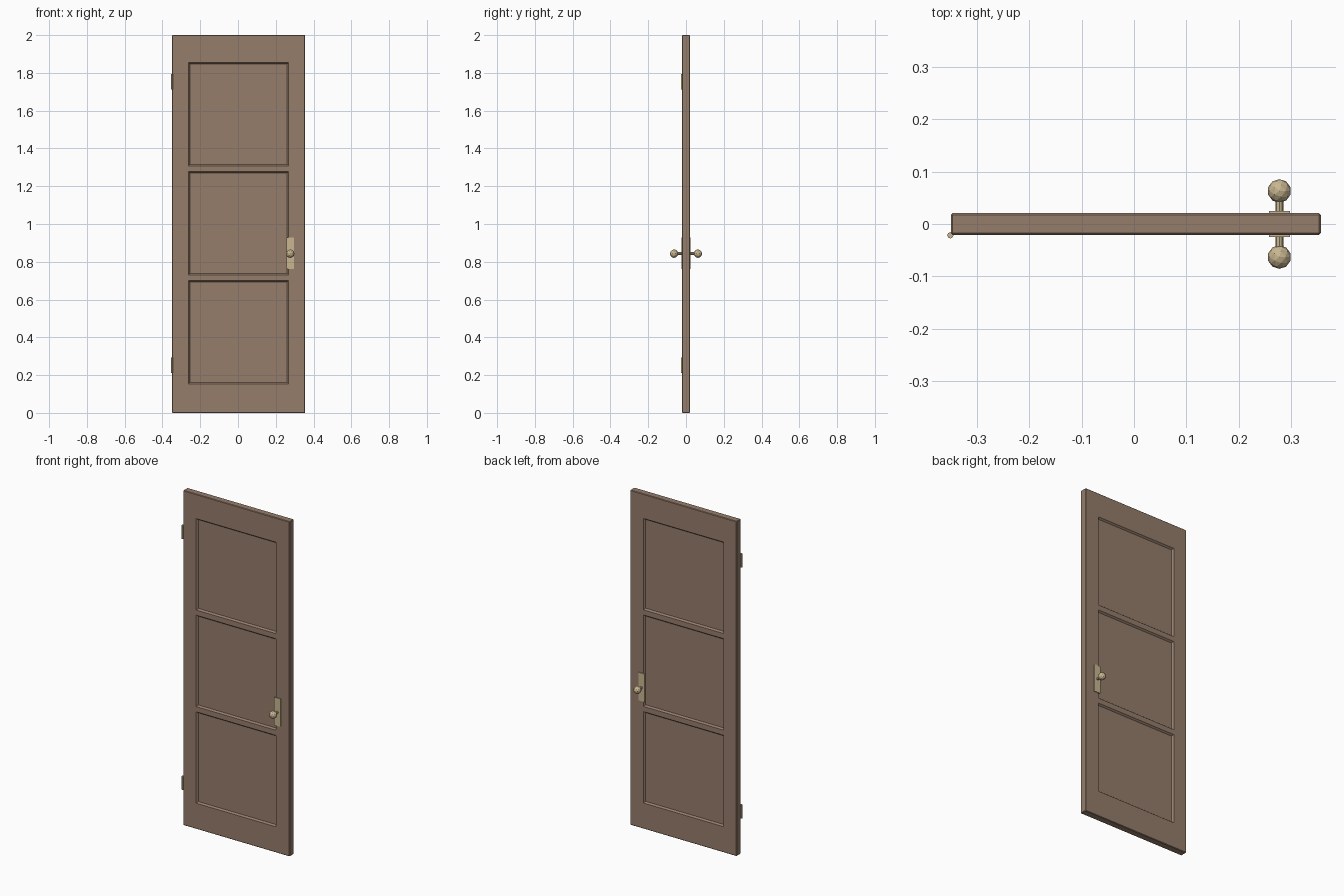
import bpy, bmesh
from mathutils import Matrix, Vector

if "Cube" in bpy.data.objects:
    bpy.data.objects.remove(bpy.data.objects["Cube"])


def material(name, rgb):
    m = bpy.data.materials.new(name)
    m.diffuse_color = (*rgb, 1)
    m.use_nodes = True
    m.node_tree.nodes["Principled BSDF"].inputs["Base Color"].default_value = m.diffuse_color
    return m


WOOD = material("brown wood", (0.30, 0.205, 0.148))
BRASS = material("pale brass", (0.58, 0.47, 0.28))


def finish(name, bm, mat):
    bmesh.ops.recalc_face_normals(bm, faces=bm.faces)
    me = bpy.data.meshes.new(name)
    bm.to_mesh(me)
    bm.free()
    me.materials.append(mat)
    ob = bpy.data.objects.new(name, me)
    bpy.context.collection.objects.link(ob)
    return ob


def box(x0, x1, y0, y1, z0, z1, bevel=0):
    bm = bmesh.new()
    mid = Vector((x0 + x1, y0 + y1, z0 + z1)) / 2
    size = Matrix.Diagonal((x1 - x0, y1 - y0, z1 - z0, 1))
    bmesh.ops.create_cube(bm, size=1, matrix=Matrix.Translation(mid) @ size)
    if bevel:
        bmesh.ops.bevel(bm, geom=bm.edges[:], offset=bevel, segments=1,
                        affect='EDGES', profile=0.5)
    return bm


def cylinder(radius, length, sides, matrix):
    bm = bmesh.new()
    bmesh.ops.create_cone(bm, cap_ends=True, segments=sides, radius1=radius,
                          radius2=radius, depth=length, matrix=matrix)
    return bm


# Door slab with three sunken panels on both faces
HALF = 0.0205
PX = (-0.262, 0.267)
PANELS = [(0.154, 0.70), (0.731, 1.277), (1.308, 1.854)]
bm = box(-0.349, 0.356, -HALF, HALF, 0, 2, bevel=0.003)
cuts = [((x, 0, 0), (1, 0, 0)) for x in PX]
cuts += [((0, 0, z), (0, 0, 1)) for p in PANELS for z in p]
for co, no in cuts:
    bmesh.ops.bisect_plane(bm, geom=bm.verts[:] + bm.edges[:] + bm.faces[:],
                           plane_co=co, plane_no=no)
bm.normal_update()
sunk = []
for f in bm.faces:
    c = f.calc_center_median()
    if abs(f.normal.y) > 0.9 and PX[0] < c.x < PX[1] \
            and any(a < c.z < b for a, b in PANELS):
        sunk.append(f)
bmesh.ops.inset_individual(bm, faces=sunk, thickness=0.008, depth=-0.01,
                           use_even_offset=True)
finish("door_slab", bm, WOOD)

# Handle plate, stem and knob on each side
KX, KZ = 0.277, 0.843
for side, s in (("front", -1), ("back", 1)):
    ys = sorted((s * (HALF - 0.002), s * 0.025))
    finish(side + "_plate", box(KX - 0.02, KX + 0.02, *ys, 0.761, 0.928), BRASS)
    turn = Matrix.Translation((KX, s * 0.035, KZ)) @ Matrix.Rotation(1.5707963, 4, 'X')
    finish(side + "_stem", cylinder(0.0075, 0.03, 8, turn), BRASS)
    bm = bmesh.new()
    bmesh.ops.create_icosphere(bm, subdivisions=2, radius=0.0225,
                               matrix=Matrix.Translation((KX, s * 0.063, KZ)))
    finish(side + "_knob", bm, BRASS)

# Hinge barrels on the left front edge
for name, z in (("lower_hinge", 0.253), ("upper_hinge", 1.752)):
    finish(name, cylinder(0.006, 0.082, 8, Matrix.Translation((-0.350, -0.0215, z))), BRASS)
